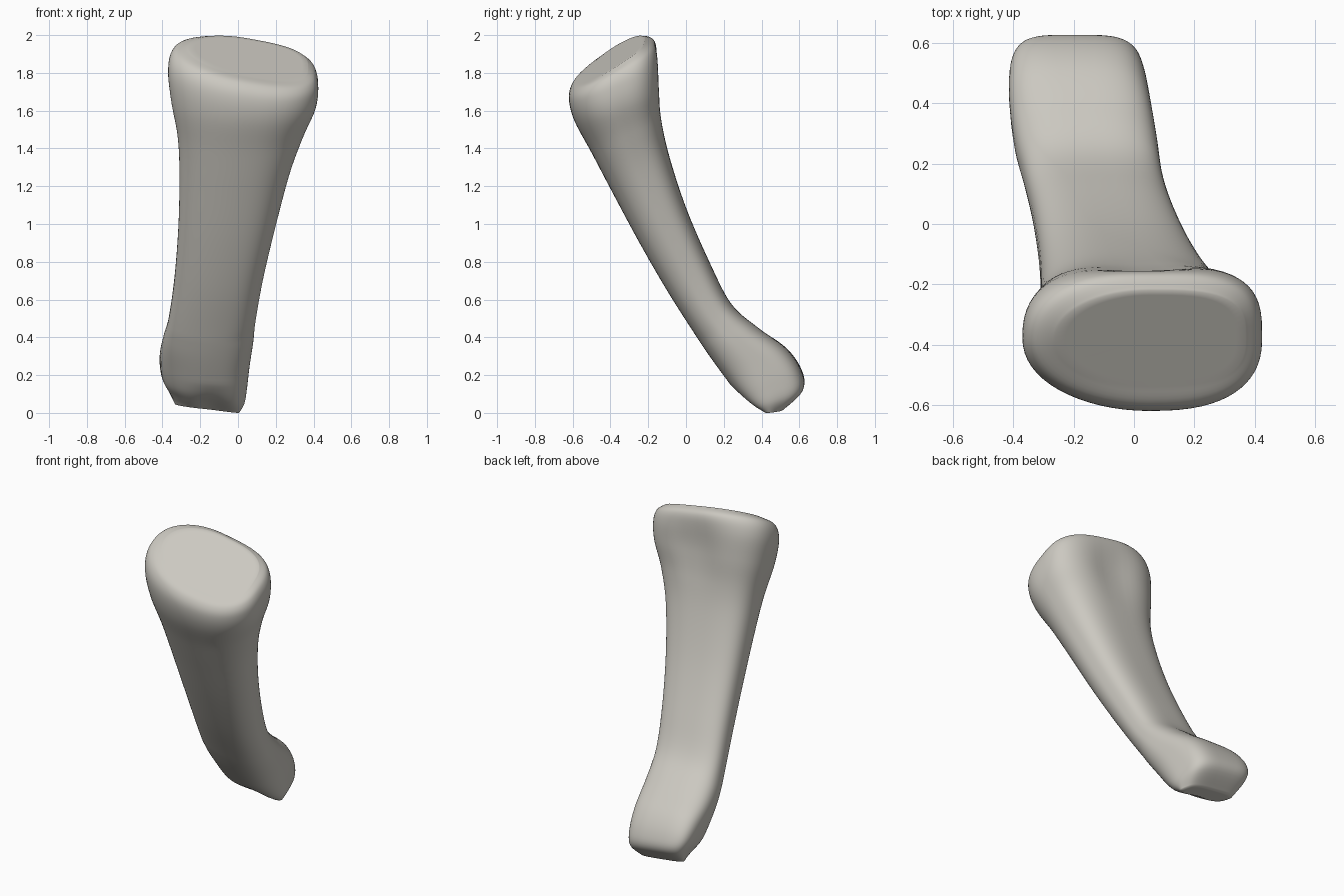
import bpy, bmesh, math
from mathutils import Vector

cube = bpy.data.objects.get("Cube")
if cube:
    bpy.data.objects.remove(cube)

# Bone colour
mat = bpy.data.materials.new("bone_grey")
mat.use_nodes = True
colour = (0.60, 0.58, 0.53, 1)
mat.diffuse_color = colour
bsdf = mat.node_tree.nodes["Principled BSDF"]
bsdf.inputs["Base Color"].default_value = colour
bsdf.inputs["Roughness"].default_value = 0.7

# Cross-sections from head to foot:
# front y, front z, back y, back z, right x, left x, sideways tilt, back squareness
SECTIONS = [
    (-.54, 1.785, -.22, 1.985, -.26, .37, -.18, 2.6),
    (-.60, 1.745, -.165, 1.965, -.34, .41, -.17, 2.8),
    (-.62, 1.67, -.14, 1.88, -.37, .425, -.13, 3),
    (-.59, 1.55, -.13, 1.73, -.355, .41, -.06, 3),
    (-.50, 1.38, -.125, 1.56, -.32, .345, 0, 3),
    (-.40, 1.19, -.09, 1.37, -.31, .275, 0, 3),
    (-.25, .91, .00, 1.09, -.315, .20, 0, 3),
    (-.10, .65, .125, .80, -.335, .135, 0, 3),
    (.04, .43, .24, .58, -.365, .095, 0, 3),
    (.12, .31, .38, .455, -.395, .08, 0, 3),
    (.205, .195, .53, .345, -.41, .06, -.04, 3.5),
    (.28, .10, .61, .23, -.40, .045, -.08, 4),
    (.34, .05, .62, .13, -.365, .03, -.12, 4),
    (.405, .02, .52, .03, -.32, .0, -.12, 4),
]
SIDES, STEPS = 64, 6


def blend(a, b, c, d, t):
    """Smooth curve through b and c."""
    return b + .5 * t * (c - a + t * (2*a - 5*b + 4*c - d + t * (3*(b - c) + d - a)))


def ring(section, along):
    fy, fz, by, bz, x0, x1, tilt, square = section
    front, back = Vector((0, fy, fz)), Vector((0, by, bz))
    mid, half = (front + back) / 2, (back - front) / 2
    head = max(0, 1 - along / .3)
    foot = max(0, (along - .65) / .35)
    hollow = math.exp(-((along - .22) / .09) ** 2)
    points = []
    for i in range(SIDES):
        a = 2 * math.pi * i / SIDES
        c, s = math.cos(a), math.sin(a)
        # Head is squarer on the left and rounder on the right
        n = square if s > 0 else 2.1 + .5 * foot
        n += head * (.6 if c > 0 else 2 - n)
        u = math.copysign(abs(c) ** (2 / n), c)
        v = math.copysign(abs(s) ** (2 / n), s)
        # Shallow groove on the front of the foot, hollow behind the head
        if v < 0:
            v *= 1 - .35 * max(0, along - .8) / .2 * math.exp(-(u / .5) ** 2)
        else:
            v *= 1 - .12 * hollow * math.exp(-(u / .4) ** 2)
        # Front ridge leans left, foot slants right towards the back
        lean = .05 * math.sin(math.pi * along) * max(0, -v) * (1 - u * u)
        dx = (x1 - x0) / 2 * u + lean - .03 * foot ** .5 * v
        p = mid + half * v
        points.append(Vector(((x0 + x1) / 2 + dx, p.y, p.z + tilt * dx)))
    return points


# Interpolated rings along the shaft
rings = []
last = len(SECTIONS) - 1
for k in range(last):
    quad = [SECTIONS[min(max(k + j, 0), last)] for j in (-1, 0, 1, 2)]
    for step in range(STEPS + (k == last - 1)):
        t = step / STEPS
        rings.append(ring([blend(*v, t) for v in zip(*quad)], (k + t) / last))


def shrink(points, scale):
    centre = sum(points, Vector()) / len(points)
    return [centre + (p - centre) * scale for p in points]


# Flat head face and foot end
rings = [shrink(rings[0], s) for s in (.05, .5, .9)] + rings
rings += [shrink(rings[-1], s) for s in (.8, .4, .05)]

bm = bmesh.new()
loops = [[bm.verts.new(p) for p in r] for r in rings]
for a, b in zip(loops, loops[1:]):
    for i in range(SIDES):
        j = (i + 1) % SIDES
        bm.faces.new((a[i], b[i], b[j], a[j]))
bm.faces.new(loops[0])
bm.faces.new(loops[-1][::-1])
# Stand on the ground
low = min(v.co.z for v in bm.verts)
bmesh.ops.translate(bm, verts=bm.verts, vec=(0, 0, -low))
bmesh.ops.recalc_face_normals(bm, faces=bm.faces)
for f in bm.faces:
    f.smooth = True
mesh = bpy.data.meshes.new("bone_shaft")
bm.to_mesh(mesh)
bm.free()
mesh.materials.append(mat)
bone = bpy.data.objects.new("bone_shaft", mesh)
bpy.context.collection.objects.link(bone)
